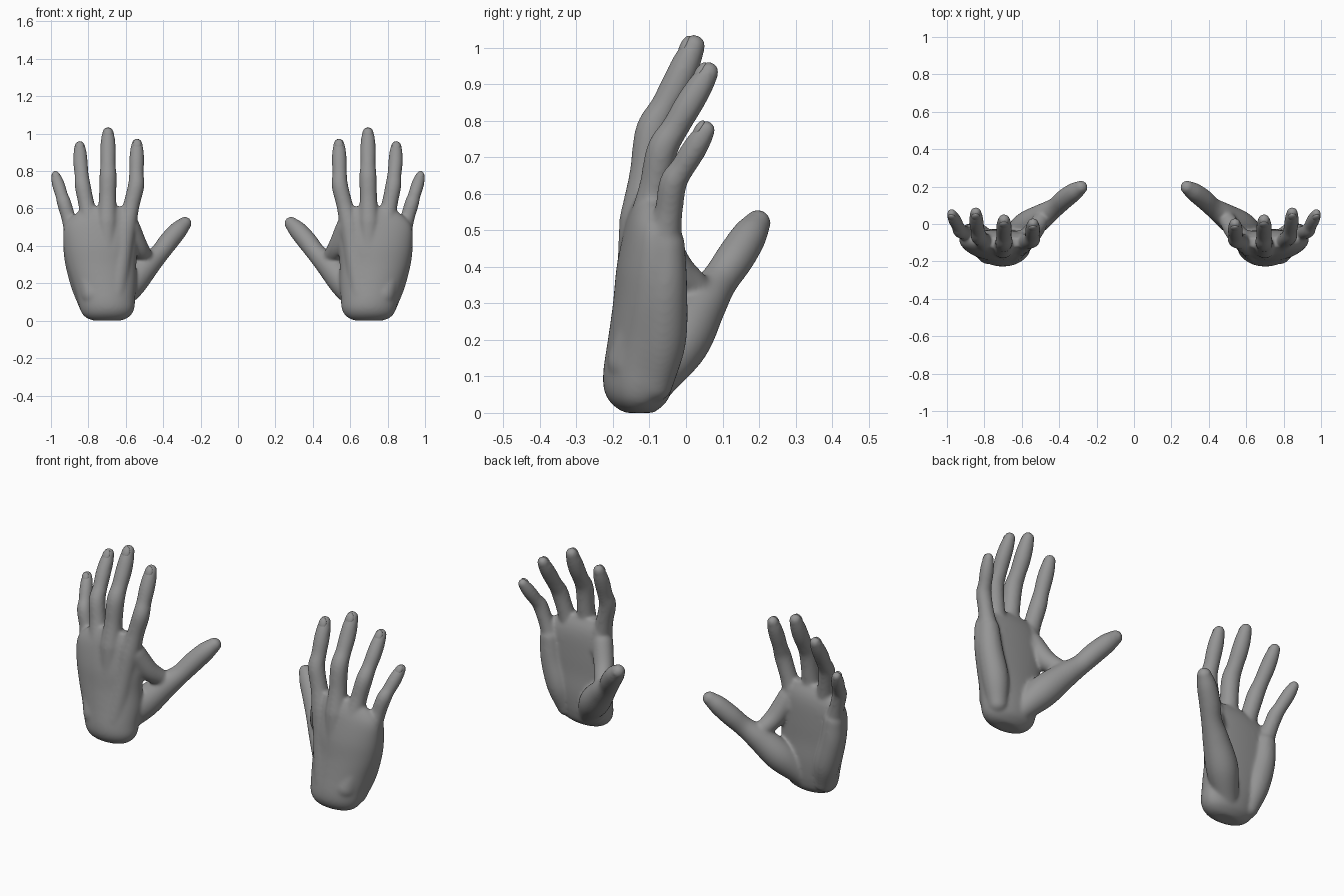
import bpy, bmesh, math
from mathutils import Vector, Matrix

if "Cube" in bpy.data.objects:
    bpy.data.objects.remove(bpy.data.objects["Cube"], do_unlink=True)

skin = bpy.data.materials.new("plain_grey")
skin.use_nodes = True
GREY = (0.3, 0.3, 0.3, 1)
skin.diffuse_color = GREY
skin.node_tree.nodes["Principled BSDF"].inputs["Base Color"].default_value = GREY

SIDES = 24

# Joints of each finger: knuckle, middle joint, end joint, tip; then thickness
FINGERS = [
    ((.597, -.105, .51), (.545, -.082, .72), (.542, -.035, .85), (.54, .002, .945), .039),
    ((.70, -.125, .53), (.695, -.093, .77), (.695, -.025, .90), (.695, .022, 1.005), .041),
    ((.79, -.105, .52), (.83, -.065, .72), (.842, .005, .84), (.846, .062, .933), .038),
    ((.882, -.06, .47), (.93, -.035, .63), (.955, .015, .71), (.975, .055, .775), .034),
]
# Thumb path from the heel of the palm: x, y, z, radius
THUMB = [(.66, -.085, .09, .06), (.575, -.015, .195, .08), (.485, .045, .295, .066),
         (.42, .09, .36, .052), (.37, .135, .425, .053), (.32, .172, .483, .049),
         (.284, .196, .52, .037)]
# Web between thumb and first finger
WEB = [(.50, .02, .345, .045), (.535, -.035, .40, .052), (.578, -.085, .50, .055)]
# Fleshy pad along the little-finger edge
EDGE_PAD = [(.80, -.085, .08, .05), (.83, -.065, .2, .066), (.868, -.058, .34, .062),
            (.882, -.055, .46, .053)]
# Palm rings: z, centre x, half width, back y, edge y, front y
PALM = [(0, .70, .07, -.165, -.13, -.09), (.012, .70, .105, -.188, -.13, -.072),
        (.035, .70, .132, -.212, -.125, -.05), (.07, .70, .147, -.226, -.12, -.038),
        (.12, .705, .155, -.226, -.11, -.03), (.2, .715, .172, -.214, -.09, -.026),
        (.3, .73, .187, -.2, -.08, -.03), (.4, .735, .198, -.19, -.08, -.03),
        (.5, .735, .195, -.17, -.085, -.033), (.56, .72, .165, -.153, -.09, -.045),
        (.61, .70, .11, -.13, -.1, -.07)]


def loft(bm, rings):
    """Skin a list of point rings and close both ends."""
    loops = [[bm.verts.new(p) for p in ring] for ring in rings]
    for a, b in zip(loops, loops[1:]):
        for i in range(len(a)):
            j = (i + 1) % len(a)
            bm.faces.new((a[i], a[j], b[j], b[i]))
    bm.faces.new(loops[0][::-1])
    bm.faces.new(loops[-1])


def spline(points, steps=6):
    """Smooth path through rows of values."""
    p = [Vector(q) for q in points]
    p = [2 * p[0] - p[1]] + p + [2 * p[-1] - p[-2]]
    out = []
    for a, b, c, d in zip(p, p[1:], p[2:], p[3:]):
        for s in range(steps):
            t = s / steps
            out.append(0.5 * (2 * b + (c - a) * t + (2 * a - 5 * b + 4 * c - d) * t * t
                              + (3 * b - a - 3 * c + d) * t ** 3))
    return out + [p[-2]]


def tube(bm, points):
    """Round limb with rounded ends."""
    path = spline(points)
    rings = []
    for i, q in enumerate(path):
        axis = (path[min(i + 1, len(path) - 1)] - path[max(i - 1, 0)]).to_3d()
        side = axis.cross(Vector((0, 1, 0))).normalized()
        up = side.cross(axis).normalized()
        angles = [2 * math.pi * k / SIDES for k in range(SIDES)]
        rings.append([q.to_3d() + q.w * (side * math.cos(a) + up * math.sin(a)) for a in angles])
    loft(bm, rings)
    for q in (path[0], path[-1]):
        bmesh.ops.create_icosphere(bm, subdivisions=3, radius=q.w,
                                   matrix=Matrix.Translation(q.to_3d()))


def finger(bm, joints, r):
    k, m, e, t = (Vector(j) for j in joints)
    stations = [(k, 1.4), (k.lerp(m, .5), 1.14), (m, 1.13), (m.lerp(e, .5), 1.0),
                (e, 1.03), (e.lerp(t, .55), .96), (t, .77)]
    tube(bm, [(*p, r * f) for p, f in stations])
    # Bone across the back of the hand, from wrist to knuckle
    wrist = Vector((.7 + (k.x - .7) * .42, -.15, .14))
    tube(bm, [(*wrist, .066), (*wrist.lerp(k, .55), .056), (*k, r * 1.4)])
    # Soft pad at the finger root
    tube(bm, [(k.x, k.y * .5 - .03, k.z - .05, r * 1.35),
              (k.x, k.y * .6 - .03, k.z + .045, r * 1.15)])


def palm(bm):
    rings = []
    for z, cx, hw, back, edge, front in spline(PALM, 4):
        ring = []
        for k in range(2 * SIDES):
            a = math.pi * k / SIDES
            s, c = math.sin(a), math.cos(a)
            y = edge + ((front - edge) * s ** .8 if s > 0 else (edge - back) * s)
            ring.append((cx + hw * c, y, z))
        rings.append(ring)
    loft(bm, rings)


def nail(bm, a, b, r, facing):
    """Flattened shell set into the back of a fingertip."""
    a, b = Vector(a), Vector(b)
    axis = (b - a).normalized()
    n = Vector(facing)
    n = (n - axis * n.dot(axis)).normalized()
    basis = Matrix((axis.cross(n), axis, n)).transposed().to_4x4()
    place = Matrix.Translation(a.lerp(b, .88) + n * r * .52) @ basis
    bmesh.ops.create_uvsphere(bm, u_segments=20, v_segments=12, radius=r,
                              matrix=place @ Matrix.Diagonal((.58, .82, .36, 1)))


def finish(bm, name, side):
    """Mirror for the chosen side and make the object."""
    for v in bm.verts:
        v.co.x *= side
    bmesh.ops.recalc_face_normals(bm, faces=bm.faces)
    mesh = bpy.data.meshes.new(name)
    bm.to_mesh(mesh)
    bm.free()
    mesh.materials.append(skin)
    mesh.shade_smooth()
    ob = bpy.data.objects.new(name, mesh)
    bpy.context.collection.objects.link(ob)
    return ob


for label, side in (("left", 1), ("right", -1)):
    bm = bmesh.new()
    palm(bm)
    for path in (THUMB, WEB, EDGE_PAD):
        tube(bm, path)
    for *joints, r in FINGERS:
        finger(bm, joints, r)
    hand = finish(bm, label + "_hand", side)

    # Fuse the limbs into one skin and soften the joins
    fuse = hand.modifiers.new("fuse", 'REMESH')
    fuse.mode = 'VOXEL'
    fuse.voxel_size = .007
    fuse.use_smooth_shade = True
    soft = hand.modifiers.new("soften", 'SMOOTH')
    soft.factor = .5
    soft.iterations = 18

    nails = bmesh.new()
    for *joints, r in FINGERS:
        nail(nails, joints[2], joints[3], r, (0, -1, .3))
    nail(nails, THUMB[-3][:3], THUMB[-1][:3], .042, (-.7, -.7, 0))
    finish(nails, label + "_nails", side)
